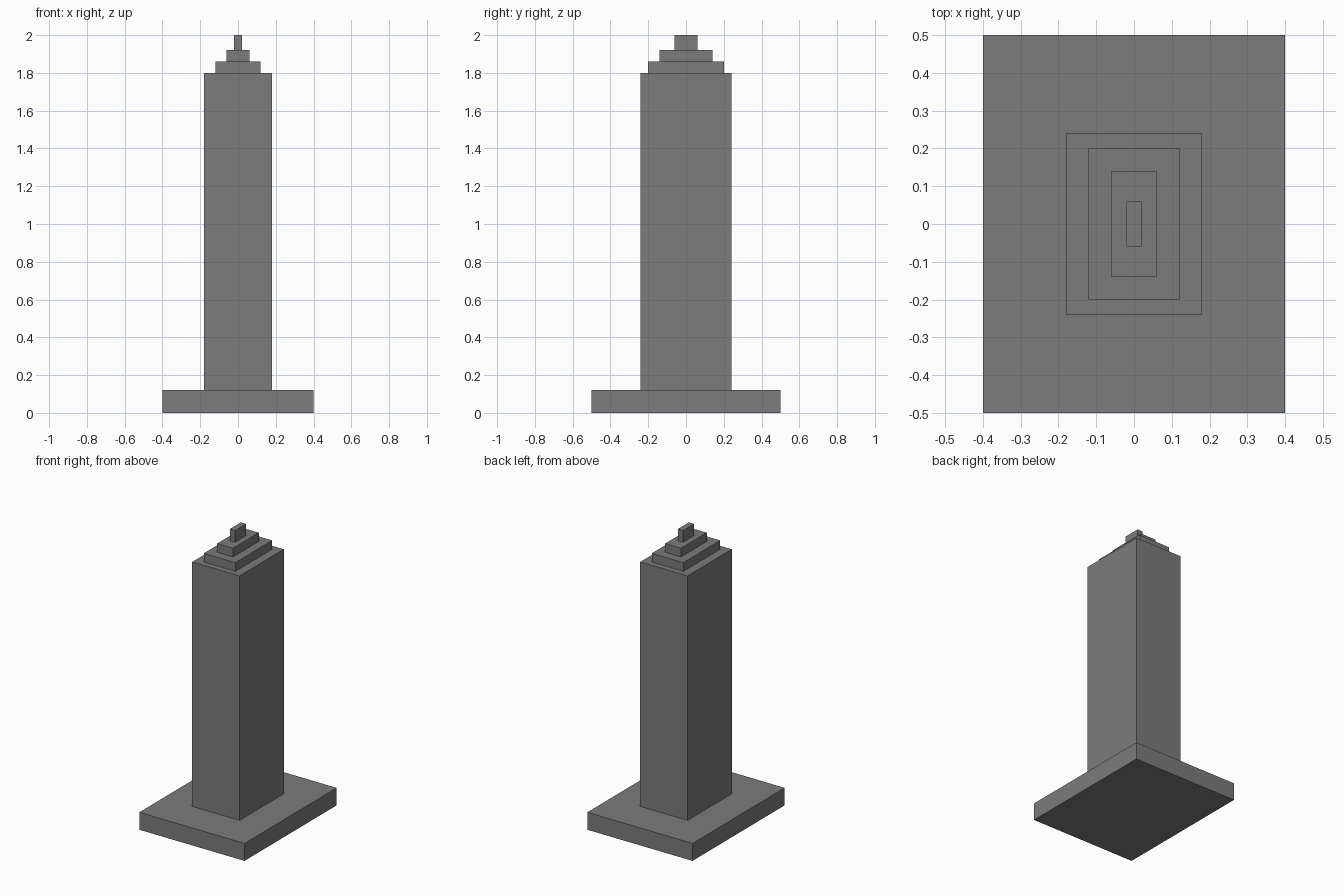
import bpy
import bmesh
from mathutils import Matrix

cube = bpy.data.objects.get("Cube")
if cube:
    bpy.data.objects.remove(cube, do_unlink=True)

# Single grey material
GREY = (0.2, 0.2, 0.2, 1.0)
grey = bpy.data.materials.new("stone_grey")
grey.use_nodes = True
grey.diffuse_color = GREY
grey.node_tree.nodes["Principled BSDF"].inputs["Base Color"].default_value = GREY


def add_block(name, width, depth, bottom, top):
    """Box centred on the z axis, spanning bottom to top."""
    bm = bmesh.new()
    place = Matrix.Translation((0, 0, (bottom + top) / 2))
    size = Matrix.Diagonal((width, depth, top - bottom, 1))
    bmesh.ops.create_cube(bm, size=1, matrix=place @ size)
    mesh = bpy.data.meshes.new(name)
    bm.to_mesh(mesh)
    bm.free()
    mesh.materials.append(grey)
    obj = bpy.data.objects.new(name, mesh)
    bpy.context.collection.objects.link(obj)


# Stacked tiers from the ground up: name, width, depth, height of the top
tiers = [
    ("base_slab", 0.80, 1.00, 0.12),
    ("tower_shaft", 0.36, 0.48, 1.80),
    ("lower_roof_step", 0.24, 0.40, 1.86),
    ("upper_roof_step", 0.12, 0.28, 1.92),
    ("roof_fin", 0.04, 0.12, 2.00),
]
bottom = 0.0
for name, width, depth, top in tiers:
    add_block(name, width, depth, bottom, top)
    bottom = top
